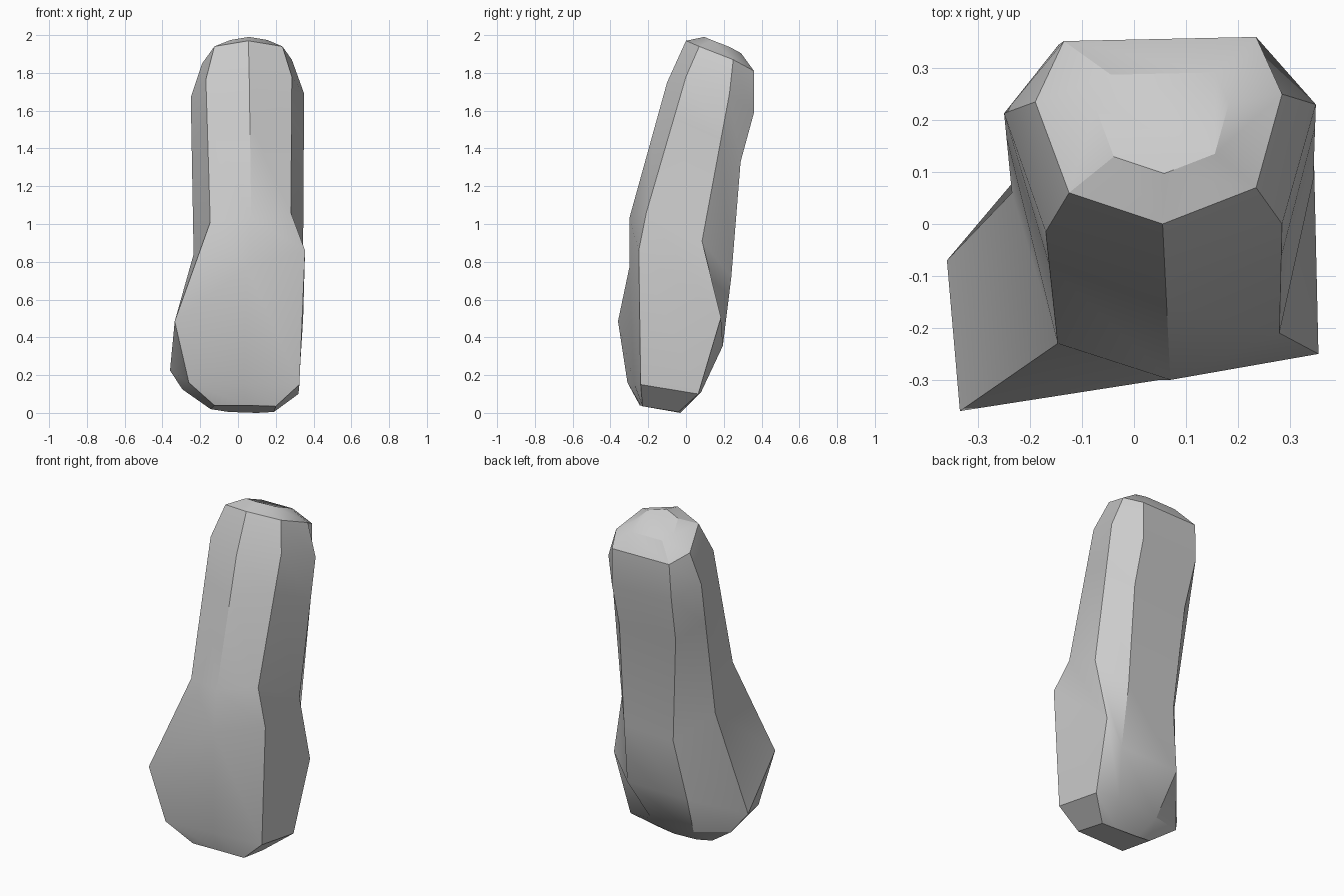
import bpy
import bmesh
import math
from mathutils import Vector

default_cube = bpy.data.objects.get("Cube")
if default_cube:
    bpy.data.objects.remove(default_cube, do_unlink=True)

# One flat stone colour
stone = bpy.data.materials.new("stone_grey")
stone.use_nodes = True
grey = (0.6, 0.6, 0.6, 1)
stone.diffuse_color = grey
stone.node_tree.nodes["Principled BSDF"].inputs["Base Color"].default_value = grey

# Seven ridges running down the stone: shoulder, upper, waist, belly, hem, foot
front_middle = [(.055, 0, 1.97), (.06, -.1, 1.75), (.07, -.3, 1.03),
                (.05, -.3, .77), (.03, -.275, .155), (.04, -.24, .04)]
front_left = [(.235, .07, 1.94), (.285, 0, 1.78), (.28, -.21, 1.06),
              (.355, -.25, .86), (.325, -.24, .15), (.2, -.23, .035)]
side_left = [(.285, .25, 1.87), (.35, .23, 1.69), (.345, .085, .91),
             (.345, .185, .505), (.32, .065, .1), (.19, -.04, .005)]
back_left = [(.235, .36, 1.81), (.235, .36, 1.59), (.24, .24, .72),
             (.25, .195, .355), (.17, .08, .11), (.1, -.03, 0)]
back_right = [(-.135, .352, 1.81), (-.145, .345, 1.6), (-.08, .235, .7),
              (-.14, .19, .35), (-.1, .07, .1), (-.05, -.03, .005)]
side_right = [(-.19, .235, 1.85), (-.25, .213, 1.67), (-.235, .06, .84),
              (-.36, -.07, .225), (-.295, 0, .125), (-.145, -.04, .02)]
front_right = [(-.125, .06, 1.94), (-.17, -.015, 1.765), (-.147, -.23, 1.01),
               (-.335, -.36, .485), (-.26, -.31, .16), (-.125, -.245, .04)]
ridges = [front_middle, front_left, side_left, back_left,
          back_right, side_right, front_right]
rings = [[Vector(p) for p in ring] for ring in zip(*ridges)]

# Extra ring below the upper one, pulled in on the hollow of the back
neck = [a.lerp(b, .3) for a, b in zip(rings[1], rings[2])]
for point in neck[3:5]:
    point.y -= .035
rings.insert(2, neck)

# Small tilted cap: the shoulder ring shrunk and raised
centre = sum(rings[0], Vector()) / len(ridges)
lift = Vector((.005, .01, .06))
cap = [centre + (p - centre) * .54 + lift for p in rings[0]]
rings.insert(0, cap)

# Loft the rings and close both ends
bm = bmesh.new()
loops = [[bm.verts.new(p) for p in ring] for ring in rings]
for upper, lower in zip(loops, loops[1:]):
    for i in range(len(ridges)):
        j = (i + 1) % len(ridges)
        bm.faces.new((upper[i], lower[i], lower[j], upper[j]))
bm.faces.new(loops[0])
bm.faces.new(loops[-1][::-1])
bmesh.ops.recalc_face_normals(bm, faces=bm.faces)

mesh = bpy.data.meshes.new("standing_stone")
bm.to_mesh(mesh)
bm.free()
mesh.materials.append(stone)
standing_stone = bpy.data.objects.new("standing_stone", mesh)
bpy.context.collection.objects.link(standing_stone)

# Soft facets with crisp ridges
bpy.ops.object.select_all(action="DESELECT")
standing_stone.select_set(True)
bpy.context.view_layer.objects.active = standing_stone
bpy.ops.object.shade_smooth_by_angle(angle=math.radians(30))
